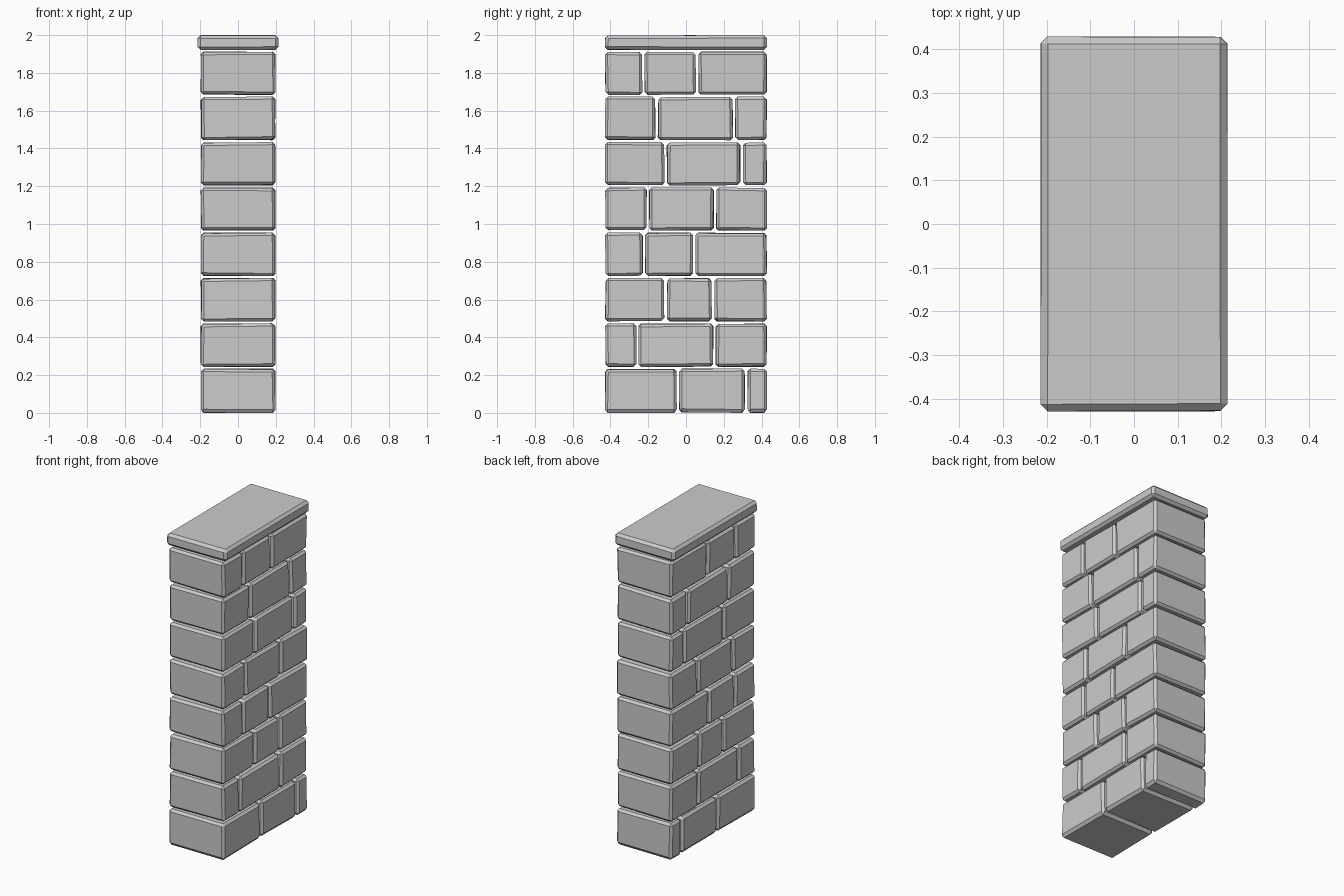
import bpy, bmesh, random
from mathutils import Vector

if "Cube" in bpy.data.objects:
    bpy.data.objects.remove(bpy.data.objects["Cube"])

random.seed(4)


def stone(name, lo, hi, bevel, jitter):
    """Chamfered box whose corners are nudged slightly inward."""
    bm = bmesh.new()
    bmesh.ops.create_cube(bm, size=1)
    lo, hi = Vector(lo), Vector(hi)
    for v in bm.verts:
        for i in range(3):
            nudge = random.uniform(0, jitter)
            v.co[i] = hi[i] - nudge if v.co[i] > 0 else lo[i] + nudge
    bmesh.ops.bevel(bm, geom=bm.edges[:], offset=bevel, segments=1,
                    profile=0.5, affect='EDGES')
    bmesh.ops.recalc_face_normals(bm, faces=bm.faces[:])
    mesh = bpy.data.meshes.new(name)
    bm.to_mesh(mesh)
    bm.free()
    obj = bpy.data.objects.new(name, mesh)
    bpy.context.collection.objects.link(obj)
    return obj


# y positions of the two vertical joints in each course, bottom to top
joints = [(-0.043, 0.318), (-0.257, 0.15), (-0.107, 0.143), (-0.223, 0.045),
          (-0.202, 0.153), (-0.107, 0.293), (-0.155, 0.254), (-0.226, 0.06)]
pitch, height, gap = 0.24, 0.232, 0.004

# Courses of three blocks each
for row, (a, b) in enumerate(joints):
    z = 0.003 + row * pitch
    spans = [(-0.43, a - gap), (a + gap, b - gap), (b + gap, 0.43)]
    for col, (y0, y1) in enumerate(spans):
        stone(f"block_row{row + 1}_{col + 1}", (-0.198, y0, z),
              (0.2, y1, z + height), 0.014, 0.006)

# Cap slab
stone("cap_slab", (-0.215, -0.43, 1.92), (0.215, 0.43, 2.0), 0.016, 0.003)

# Rest the lowest stones exactly on the ground and top out at 2
for o in bpy.data.objects:
    if o.name.startswith("block_row1_"):
        low = min(v.co.z for v in o.data.vertices)
        for v in o.data.vertices:
            if v.co.z < 0.01:
                v.co.z -= low
